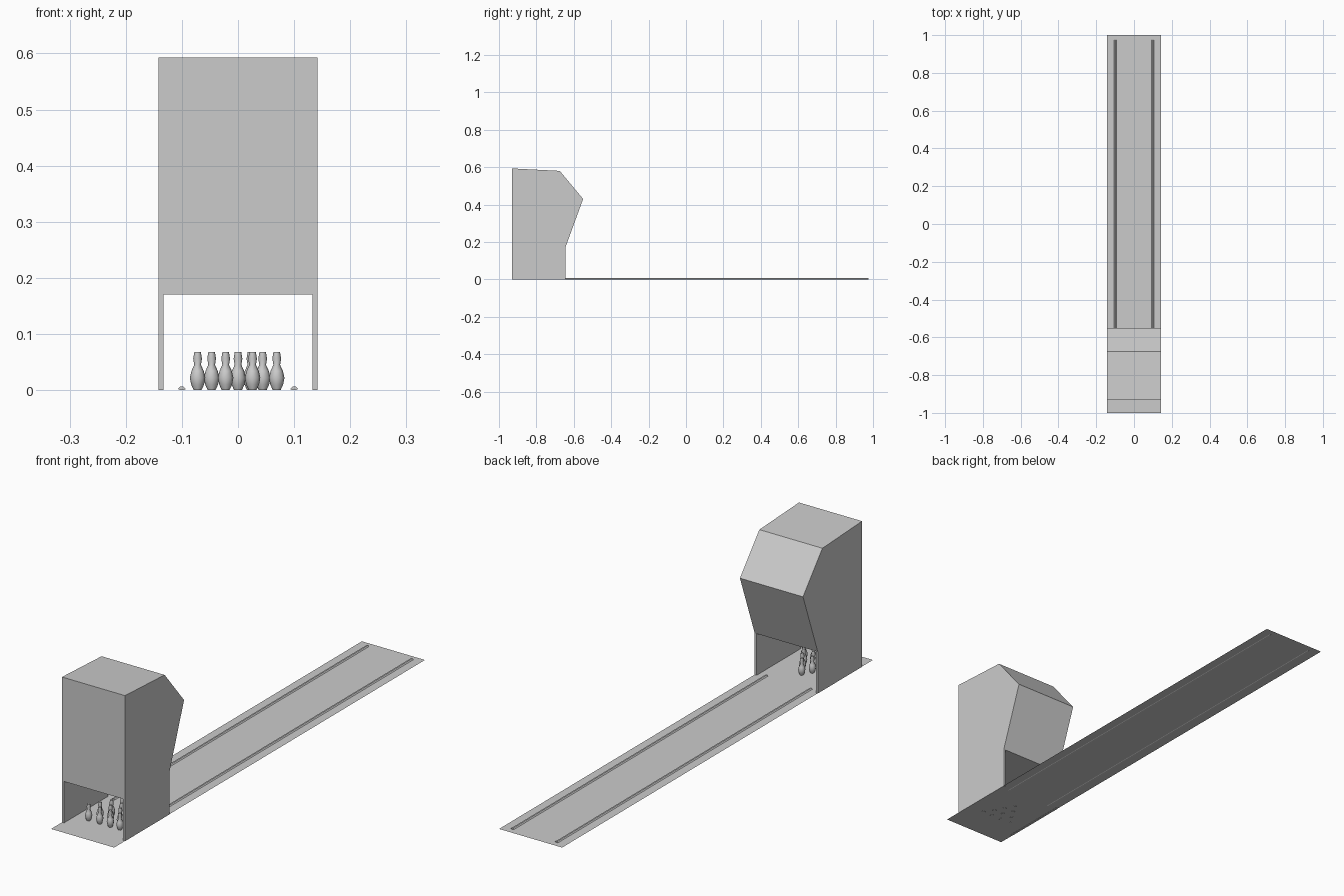
import bpy, bmesh, math

if "Cube" in bpy.data.objects:
    bpy.data.objects.remove(bpy.data.objects["Cube"])


def make(name, verts, faces, smooth=False):
    me = bpy.data.meshes.new(name)
    me.from_pydata(verts, [], faces)
    bm = bmesh.new()
    bm.from_mesh(me)
    bmesh.ops.recalc_face_normals(bm, faces=bm.faces)
    bm.to_mesh(me)
    bm.free()
    ob = bpy.data.objects.new(name, me)
    bpy.context.collection.objects.link(ob)
    for p in me.polygons:
        p.use_smooth = smooth and len(p.vertices) == 4
    return ob


def prism(name, loop_a, loop_b):
    n = len(loop_a)
    faces = [(i, (i + 1) % n, n + (i + 1) % n, n + i) for i in range(n)]
    faces += [tuple(range(n)), tuple(range(n, 2 * n))]
    return make(name, loop_a + loop_b, faces)


def side_prism(name, profile, x0, x1):
    return prism(name, [(x0, y, z) for y, z in profile], [(x1, y, z) for y, z in profile])


# Lane: a single thin sheet
W = 0.142
make("lane", [(-W, -1, 0.001), (W, -1, 0.001), (W, 1, 0.001), (-W, 1, 0.001)], [(0, 1, 2, 3)])

# Low hexagonal gutter rails along both sides of the lane
section = [(-0.003, 0), (0.003, 0), (0.007, 0.002), (0.003, 0.006), (-0.003, 0.006), (-0.007, 0.002)]
for side, x in (("left", -0.1), ("right", 0.1)):
    prism(side + "_rail", [(x + a, -0.66, z) for a, z in section],
          [(x + a, 0.975, z) for a, z in section])

# Pinsetter housing: one outline with a tunnel between the side walls
T, FRONT, BACK = 0.17, -0.93, -0.645
inner = 0.133
outline = [(FRONT, 0), (FRONT, T), (FRONT, 0.593), (-0.675, 0.58),
           (-0.55, 0.43), (BACK, T), (BACK, 0)]
n = len(outline)
verts = [(x, y, z) for x in (-W, W) for y, z in outline]
verts += [(x, y, z) for x in (-inner, inner)
          for y, z in ((FRONT, 0), (FRONT, T), (BACK, T), (BACK, 0))]
L, R = 2 * n, 2 * n + 4
faces = [tuple(range(n)), tuple(range(n, 2 * n))]                     # outer sides
faces += [(i, i + 1, n + i + 1, n + i) for i in (2, 3, 4)]            # top and lane face
faces += [(1, 2, n + 2, n + 1, R + 1, L + 1)]                         # front panel
faces[-2] = (4, 5, L + 2, R + 2, n + 5, n + 4)
faces += [(0, 1, L + 1, L), (n, n + 1, R + 1, R),                     # leg ends
          (5, 6, L + 3, L + 2), (n + 5, n + 6, R + 3, R + 2)]
faces += [(L, L + 1, L + 2, L + 3), (R, R + 1, R + 2, R + 3),         # tunnel walls
          (L + 1, L + 2, R + 2, R + 1)]                               # tunnel ceiling
faces += [(0, 6, L + 3, L), (n, n + 6, R + 3, R)]                     # feet
make("pinsetter_housing", verts, faces)

# Ten low-poly pins in a triangle pointing down the lane
SEG = 8
pin_profile = [(0.007, 0), (0.0115, 0.010), (0.0138, 0.022), (0.011, 0.034),
               (0.006, 0.045), (0.0078, 0.056), (0.0058, 0.068)]


def pin(name, x, y):
    v = [(x + r * math.cos(2 * math.pi * k / SEG), y + r * math.sin(2 * math.pi * k / SEG), z)
         for r, z in pin_profile for k in range(SEG)]
    f = [(j * SEG + k, j * SEG + (k + 1) % SEG, (j + 1) * SEG + (k + 1) % SEG, (j + 1) * SEG + k)
         for j in range(len(pin_profile) - 1) for k in range(SEG)]
    f += [tuple(range(SEG)), tuple(range(len(v) - SEG, len(v)))]
    make(name, v, f, smooth=True)


rows = [(-0.858, (-0.072, -0.022, 0.026, 0.069)), (-0.82, (-0.047, 0, 0.044)),
        (-0.782, (-0.022, 0.023)), (-0.745, (0,))]
for y, xs in rows:
    for x in xs:
        pin("bowling_pin", x, y)
